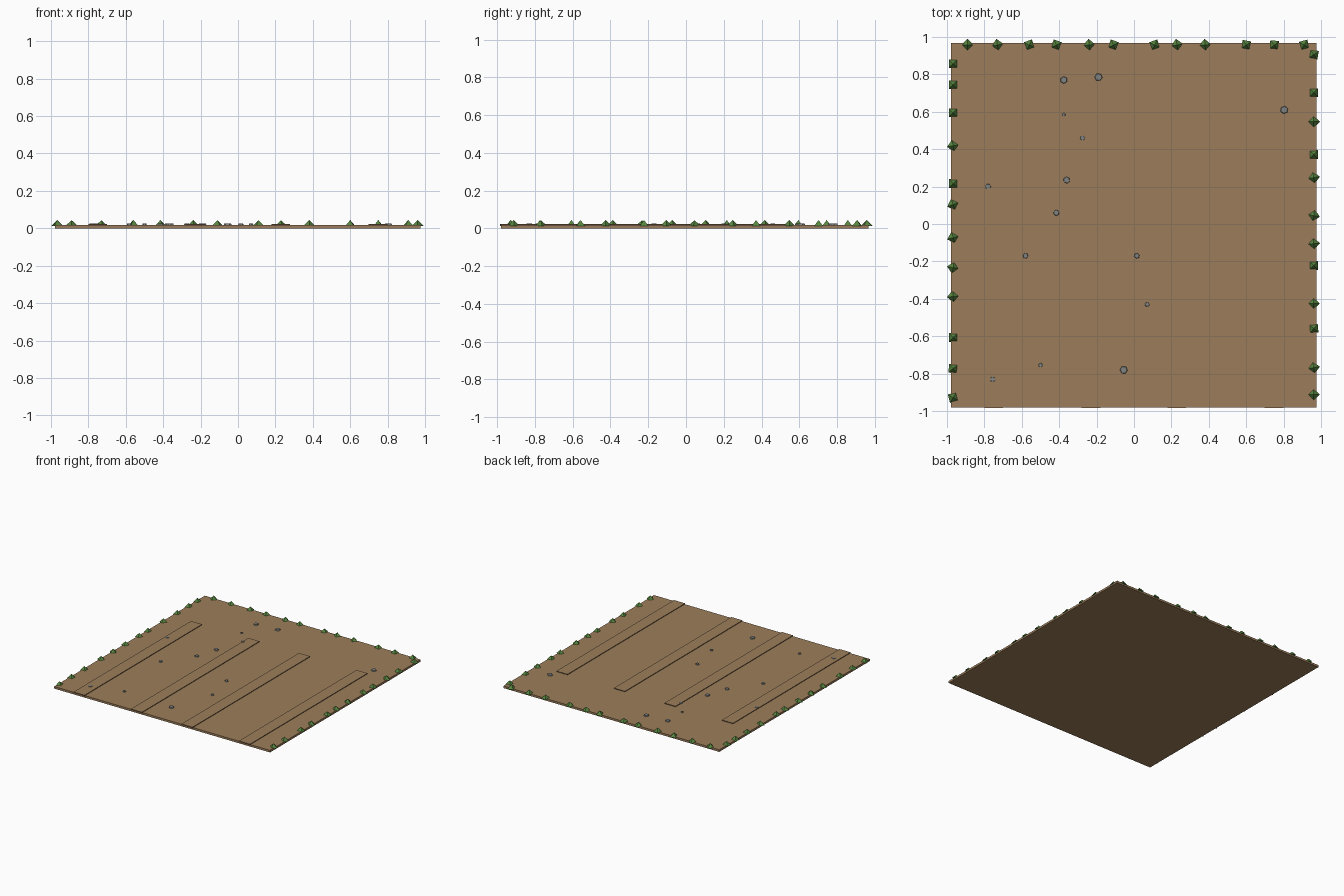
import bpy, bmesh, math

if "Cube" in bpy.data.objects:
    bpy.data.objects.remove(bpy.data.objects["Cube"])


def mat(name, rgb):
    m = bpy.data.materials.new(name)
    m.diffuse_color = (*rgb, 1)
    m.use_nodes = True
    m.node_tree.nodes["Principled BSDF"].inputs["Base Color"].default_value = m.diffuse_color
    return m


DIRT = mat("dirt brown", (0.335, 0.208, 0.105))
EDGE = mat("dark earth", (0.13, 0.075, 0.04))
STONE = mat("blue grey stone", (0.22, 0.23, 0.23))
GRASS = mat("grass green", (0.095, 0.24, 0.05))


def finish(bm, name, *mats):
    me = bpy.data.meshes.new(name)
    bm.to_mesh(me)
    bm.free()
    for m in mats:
        me.materials.append(m)
    ob = bpy.data.objects.new(name, me)
    bpy.context.collection.objects.link(ob)
    return ob


def add_box(bm, x0, x1, y0, y1, z0, z1):
    vs = bmesh.ops.create_cube(bm, size=1)["verts"]
    for v in vs:
        v.co = ((x0 + x1) / 2 + v.co.x * (x1 - x0),
                (y0 + y1) / 2 + v.co.y * (y1 - y0),
                (z0 + z1) / 2 + v.co.z * (z1 - z0))


def add_cone(bm, x, y, z0, z1, r0, r1, sides, deg):
    vs = bmesh.ops.create_cone(bm, cap_ends=True, segments=sides, radius1=r0,
                               radius2=r1, depth=z1 - z0)["verts"]
    a = math.radians(deg)
    for v in vs:
        px, py = v.co.x, v.co.y
        v.co = (x + px * math.cos(a) - py * math.sin(a),
                y + px * math.sin(a) + py * math.cos(a),
                v.co.z + (z0 + z1) / 2)


# dirt slab
bm = bmesh.new()
add_box(bm, -0.978, 0.976, -0.98, 0.967, 0, 0.017)
finish(bm, "dirt_slab", DIRT)

# raised path strips with dark sides
bm = bmesh.new()
for x in (-0.75, -0.23, 0.228, 0.748):
    add_box(bm, x - 0.05, x + 0.05, -0.985, 0.535, 0.012, 0.022)
bm.normal_update()
for f in bm.faces:
    f.material_index = 0 if f.normal.z > 0.5 else 1
finish(bm, "path_strips", DIRT, EDGE)

# scattered flat pebbles: x, y, radius
bm = bmesh.new()
pebbles = [(-0.375, 0.77, .021), (-0.19, 0.785, .023), (0.803, 0.61, .023),
           (-0.375, 0.585, .01), (-0.275, 0.46, .015), (-0.36, 0.235, .02),
           (-0.78, 0.2, .018), (-0.415, 0.06, .018), (-0.58, -0.17, .016),
           (0.015, -0.17, .016), (0.07, -0.43, .014), (-0.5, -0.755, .013),
           (-0.755, -0.83, .017), (-0.055, -0.78, .023)]
for i, (x, y, r) in enumerate(pebbles):
    add_cone(bm, x, y, 0.012, 0.025, r, r * 0.8, 6, i * 25)
finish(bm, "pebbles", STONE)

# grass tufts: position along the edge and turn in degrees
left = [(.857, 45), (.745, 45), (.595, 45), (.418, 10), (.216, 45), (.104, 20),
        (-.073, 15), (-.233, 80), (-.388, 5), (-.607, 45), (-.773, 40), (-.928, 60)]
right = [(.906, 35), (.702, 45), (.547, 0), (.371, 45), (.248, 10), (.045, 80),
         (-.105, 5), (-.222, 45), (-.425, 0), (-.559, 50), (-.768, 10), (-.912, 0)]
back = [(-.89, 0), (-.73, 10), (-.56, 65), (-.415, 25), (-.24, 5), (-.11, 25),
        (.11, 65), (.23, 10), (.38, 5), (.6, 35), (.75, 40), (.91, 60)]
bm = bmesh.new()
spots = ([(-0.967, y, a) for y, a in left] + [(0.961, y, a) for y, a in right]
         + [(x, 0.957, a) for x, a in back])
for x, y, a in spots:
    add_cone(bm, x, y, 0.012, 0.044, 0.033, 0, 4, a)
bmesh.ops.remove_doubles(bm, verts=bm.verts, dist=1e-5)
finish(bm, "grass_tufts", GRASS)
